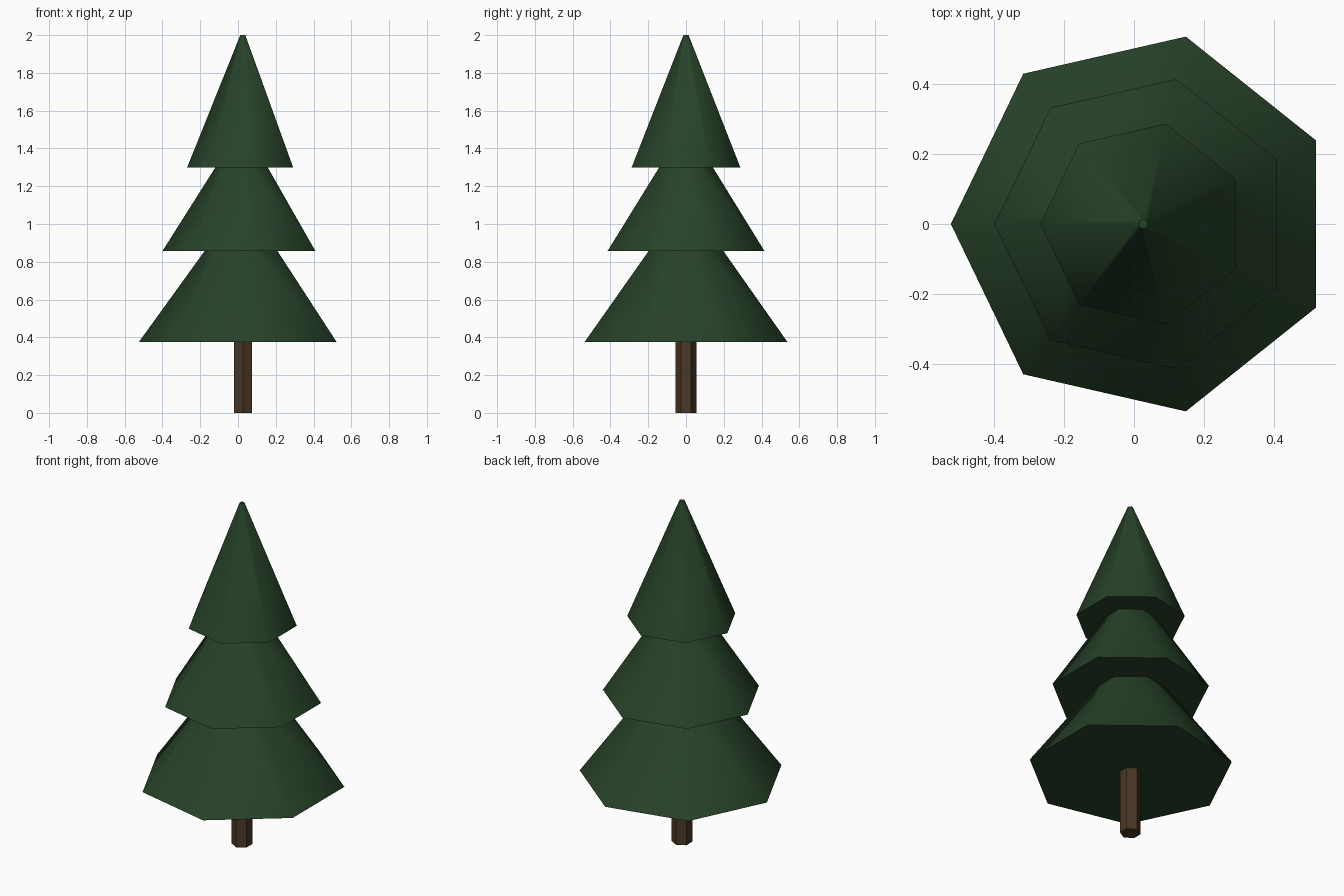
import bpy
import math

cube = bpy.data.objects.get("Cube")
if cube:
    bpy.data.objects.remove(cube, do_unlink=True)

CENTRE_X = 0.026


def make_material(name, colour):
    mat = bpy.data.materials.new(name)
    mat.use_nodes = True
    mat.diffuse_color = colour
    mat.node_tree.nodes["Principled BSDF"].inputs["Base Color"].default_value = colour
    return mat


def frustum(name, sides, bottom, top, z0, z1, turn, mat):
    """Capped tapered prism standing between two heights."""
    bpy.ops.mesh.primitive_cone_add(
        vertices=sides, radius1=bottom, radius2=top, depth=z1 - z0,
        location=(CENTRE_X, 0, (z0 + z1) / 2), rotation=(0, 0, turn))
    obj = bpy.context.object
    obj.name = name
    obj.data.materials.append(mat)
    # Smooth the sloping sides, keep rims and trunk edges crisp
    bpy.ops.object.shade_smooth_by_angle(angle=math.radians(55))
    return obj


green = make_material("pine green", (0.02, 0.055, 0.021, 1))
brown = make_material("bark brown", (0.07, 0.038, 0.018, 1))

# Hexagonal trunk
frustum("trunk", 6, 0.055, 0.055, 0, 0.4, 0, brown)

# Seven-sided branch tiers, each tucked into the one above
tiers = [
    ("lower_branches", 0.551, 0.19, 0.375, 0.875),
    ("middle_branches", 0.426, 0.133, 0.857, 1.32),
    ("top_branches", 0.295, 0.014, 1.3, 2.0),
]
for name, bottom, top, z0, z1 in tiers:
    frustum(name, 7, bottom, top, z0, z1, math.pi / 2, green)
